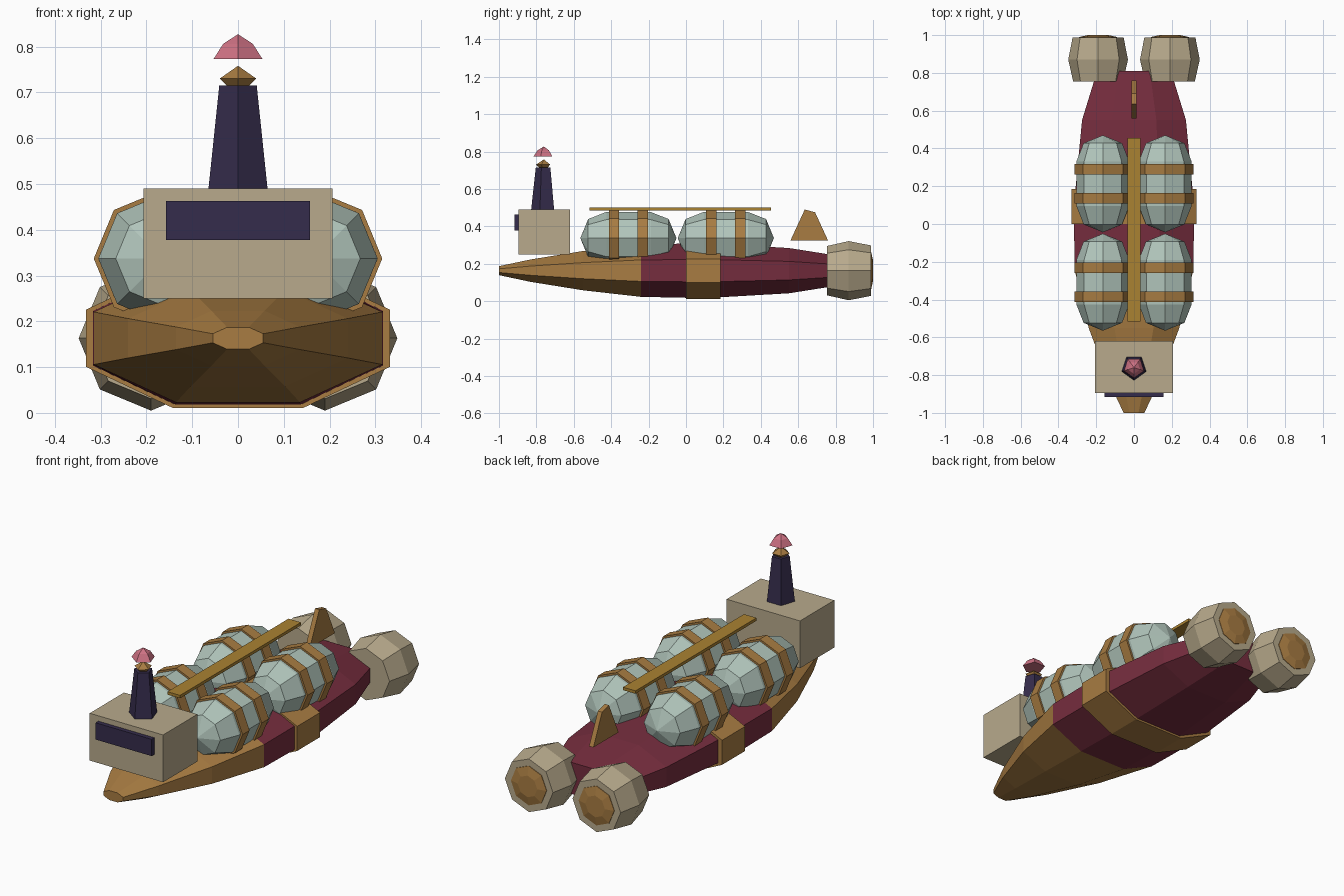
import bpy
import math

if "Cube" in bpy.data.objects:
    bpy.data.objects.remove(bpy.data.objects["Cube"])


def srgb(r, g, b):
    def lin(c):
        c /= 255
        return c / 12.92 if c <= 0.04045 else ((c + 0.055) / 1.055) ** 2.4
    return (lin(r), lin(g), lin(b), 1)


def material(name, *rgb):
    m = bpy.data.materials.new(name)
    m.diffuse_color = srgb(*rgb)
    m.use_nodes = True
    m.node_tree.nodes["Principled BSDF"].inputs["Base Color"].default_value = m.diffuse_color
    return m


RED = material("maroon", 118, 45, 62)
GOLD = material("bronze", 168, 124, 66)
TAN = material("tan", 184, 170, 140)
NAVY = material("dark_violet", 53, 44, 76)
GLASS = material("pale_green", 177, 197, 187)
MUSTARD = material("mustard", 170, 130, 50)
PINK = material("pink", 207, 114, 132)


def mesh(name, verts, faces, *mats):
    me = bpy.data.meshes.new(name)
    me.from_pydata(verts, [], faces)
    for m in mats:
        me.materials.append(m)
    ob = bpy.data.objects.new(name, me)
    bpy.context.collection.objects.link(ob)
    # make normals consistent and outward
    import bmesh
    bm = bmesh.new()
    bm.from_mesh(me)
    bmesh.ops.remove_doubles(bm, verts=bm.verts, dist=1e-5)
    bmesh.ops.recalc_face_normals(bm, faces=bm.faces)
    bm.to_mesh(me)
    bm.free()
    return ob


def loft(name, rings, *mats):
    """Skin a list of equal-length rings and cap both ends."""
    n = len(rings[0])
    verts = [p for ring in rings for p in ring]
    faces = [(k * n + i, k * n + (i + 1) % n, (k + 1) * n + (i + 1) % n, (k + 1) * n + i)
             for k in range(len(rings) - 1) for i in range(n)]
    faces += [tuple(range(n)), tuple(range(len(verts) - n, len(verts)))]
    return mesh(name, verts, faces, *mats)


def lathe_y(name, x, y, z, profile, *mats):
    """Eight-sided body of (offset, radius) pairs along y."""
    return loft(name, [[(x + r * math.cos(i * math.pi / 4), y + d, z + r * math.sin(i * math.pi / 4))
                        for i in range(8)] for d, r in profile], *mats)


def lathe_z(name, y, profile, *mats):
    """Five-sided body of (height, radius) pairs, one corner to the front."""
    return loft(name, [[(r * math.sin(i * math.tau / 5), y - r * math.cos(i * math.tau / 5), z)
                        for i in range(5)] for z, r in profile], *mats)


def box(name, x0, x1, y0, y1, z0, z1, mat):
    return loft(name, [[(x0, y0, z), (x1, y0, z), (x1, y1, z), (x0, y1, z)] for z in (z0, z1)], mat)


def section(y, w, h, zc=0.163):
    """Hull cross-section: octagon with flat top, bottom and sides."""
    a, b = 0.43 * w, 0.41 * h
    return [(w, y, zc - b), (w, y, zc + b), (a, y, zc + h), (-a, y, zc + h),
            (-w, y, zc + b), (-w, y, zc - b), (-a, y, zc - h), (a, y, zc - h)]


# Hull with bronze nose
hull = loft("hull", [section(*s) for s in (
    (-1.0, 0.055, 0.024), (-0.83, 0.135, 0.06), (-0.55, 0.24, 0.105), (-0.24, 0.315, 0.14),
    (0.1, 0.318, 0.147), (0.55, 0.275, 0.121), (0.81, 0.195, 0.08))], RED, GOLD)
for f in hull.data.polygons:
    f.material_index = 1 if f.center.y < -0.24 else 0

# Band round the hull
loft("hull_band", [section(y, 0.332, 0.152) for y in (0.0, 0.185)], GOLD)

for s, side in ((1, "right"), (-1, "left")):
    # Engines with exhaust discs
    lathe_y("engine_" + side, s * 0.19, 0, 0.163,
            ((0.755, 0.132), (0.87, 0.158), (0.988, 0.135)), TAN)
    lathe_y("exhaust_" + side, s * 0.19, 0, 0.163,
            ((0.98, 0.102), (0.99, 0.1), (1.0, 0.055)), GOLD)
    # Cargo tanks with straps
    for y, place in ((-0.308, "front"), (0.213, "rear")):
        lathe_y(f"tank_{place}_{side}", s * 0.165, y, 0.337,
                ((-0.257, 0), (-0.215, 0.102), (-0.118, 0.14),
                 (0.118, 0.14), (0.215, 0.102), (0.257, 0)), GLASS)
        for k in (-1, 1):
            lathe_y(f"strap_{place}_{side}", s * 0.165, y + k * 0.077, 0.337,
                    ((-0.028, 0.15), (0.028, 0.15)), GOLD)

# Beam over the tanks
box("top_beam", -0.035, 0.035, -0.515, 0.455, 0.485, 0.5, MUSTARD)

# Cabin and its window
box("cabin", -0.206, 0.206, -0.895, -0.62, 0.25, 0.49, TAN)
box("cabin_window", -0.157, 0.157, -0.917, -0.89, 0.378, 0.463, NAVY)

# Tower, finial and canopy
lathe_z("tower", -0.76, ((0.488, 0.068), (0.715, 0.043)), NAVY)
lathe_z("finial", -0.76, ((0.713, 0.024), (0.73, 0.042), (0.758, 0)), GOLD)
lathe_z("canopy", -0.76, ((0.773, 0.056), (0.806, 0.034), (0.827, 0)), PINK)

# Tail fin
loft("tail_fin", [[(x, 0.558, 0.323), (x, 0.76, 0.323), (x, 0.69, 0.475), (x, 0.635, 0.49)]
                  for x in (-0.012, 0.012)], GOLD)
